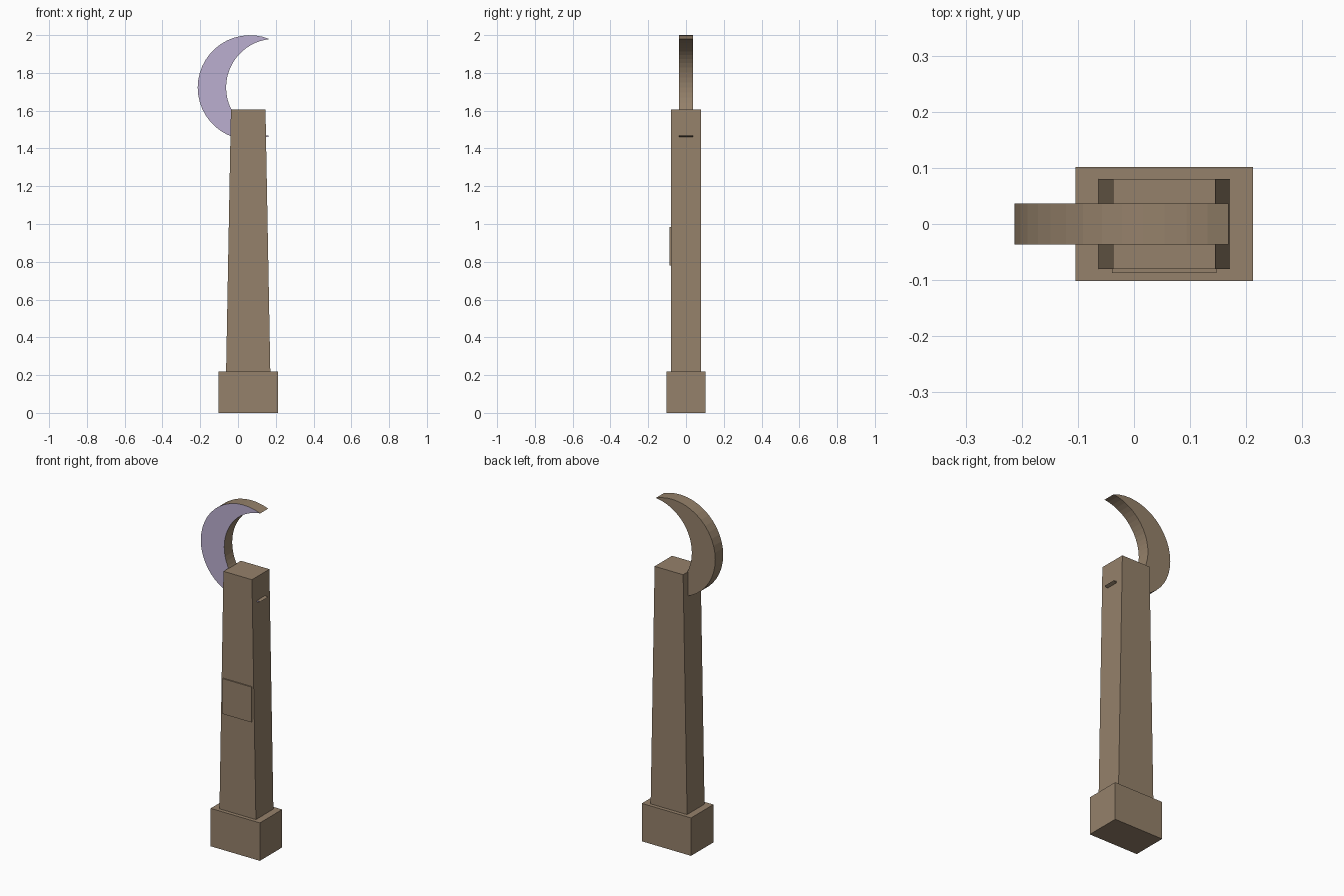
import bpy, bmesh, math

if "Cube" in bpy.data.objects:
    bpy.data.objects.remove(bpy.data.objects["Cube"])


def material(name, rgb):
    m = bpy.data.materials.new(name)
    m.diffuse_color = (*rgb, 1.0)
    m.use_nodes = True
    m.node_tree.nodes["Principled BSDF"].inputs["Base Color"].default_value = m.diffuse_color
    return m


STONE = material("tan_stone", (0.30, 0.22, 0.145))
LILAC = material("lilac_face", (0.50, 0.43, 0.63))
CX = 0.054  # shared centre line of base and column


def make_object(name, bm, mats):
    bmesh.ops.recalc_face_normals(bm, faces=bm.faces[:])
    mesh = bpy.data.meshes.new(name)
    bm.to_mesh(mesh)
    bm.free()
    for m in mats:
        mesh.materials.append(m)
    ob = bpy.data.objects.new(name, mesh)
    bpy.context.collection.objects.link(ob)
    return ob


def block(name, half_bottom, half_top, y0, y1, z0, z1):
    """Box whose x width may taper from bottom to top."""
    bm = bmesh.new()
    bmesh.ops.create_cube(bm, size=1)
    for v in bm.verts:
        top = v.co.z > 0
        half = half_top if top else half_bottom
        v.co = (CX + math.copysign(half, v.co.x),
                y1 if v.co.y > 0 else y0,
                z1 if top else z0)
    return make_object(name, bm, [STONE])


# Plinth, tapered shaft and the thin plaque on its front
block("base", 0.158, 0.158, -0.102, 0.102, 0.0, 0.22)
block("column", 0.117, 0.0915, -0.08, 0.08, 0.22, 1.605)
block("front_plaque", 0.093, 0.093, -0.087, -0.078, 0.78, 0.985)


def arc(left, tip_x, half_height, zc, n):
    """Points from upper tip to lower tip, bulging to x = left."""
    depth = tip_x - left
    r = (half_height ** 2 + depth ** 2) / (2 * depth)
    cx = left + r
    a = math.atan2(half_height, tip_x - cx)
    return [(cx + r * math.cos(t), zc + r * math.sin(t))
            for t in (a + (2 * math.pi - 2 * a) * i / n for i in range(n + 1))]


# Crescent: outer and inner arcs meeting at two sharp tips
N, HALF = 28, 0.0365
outer = arc(-0.2134, 0.168, 0.2565, 1.7225, N)
inner = arc(-0.063, 0.168, 0.2565, 1.7225, N)
bm = bmesh.new()
layers = []
for y in (-HALF, HALF):
    o = [bm.verts.new((x, y, z)) for x, z in outer]
    i = [o[0]] + [bm.verts.new((x, y, z)) for x, z in inner[1:-1]] + [o[-1]]
    layers.append((o, i))
for side, (o, i) in enumerate(layers):
    for k in range(N):
        corners = list(dict.fromkeys((o[k], o[k + 1], i[k + 1], i[k])))
        f = bm.faces.new(corners)
        f.material_index = 1 if side == 0 else 0  # lilac front only
for edge in (0, 1):
    a, b = layers[0][edge], layers[1][edge]
    for k in range(N):
        bm.faces.new((a[k], a[k + 1], b[k + 1], b[k]))
make_object("crescent", bm, [STONE, LILAC])
